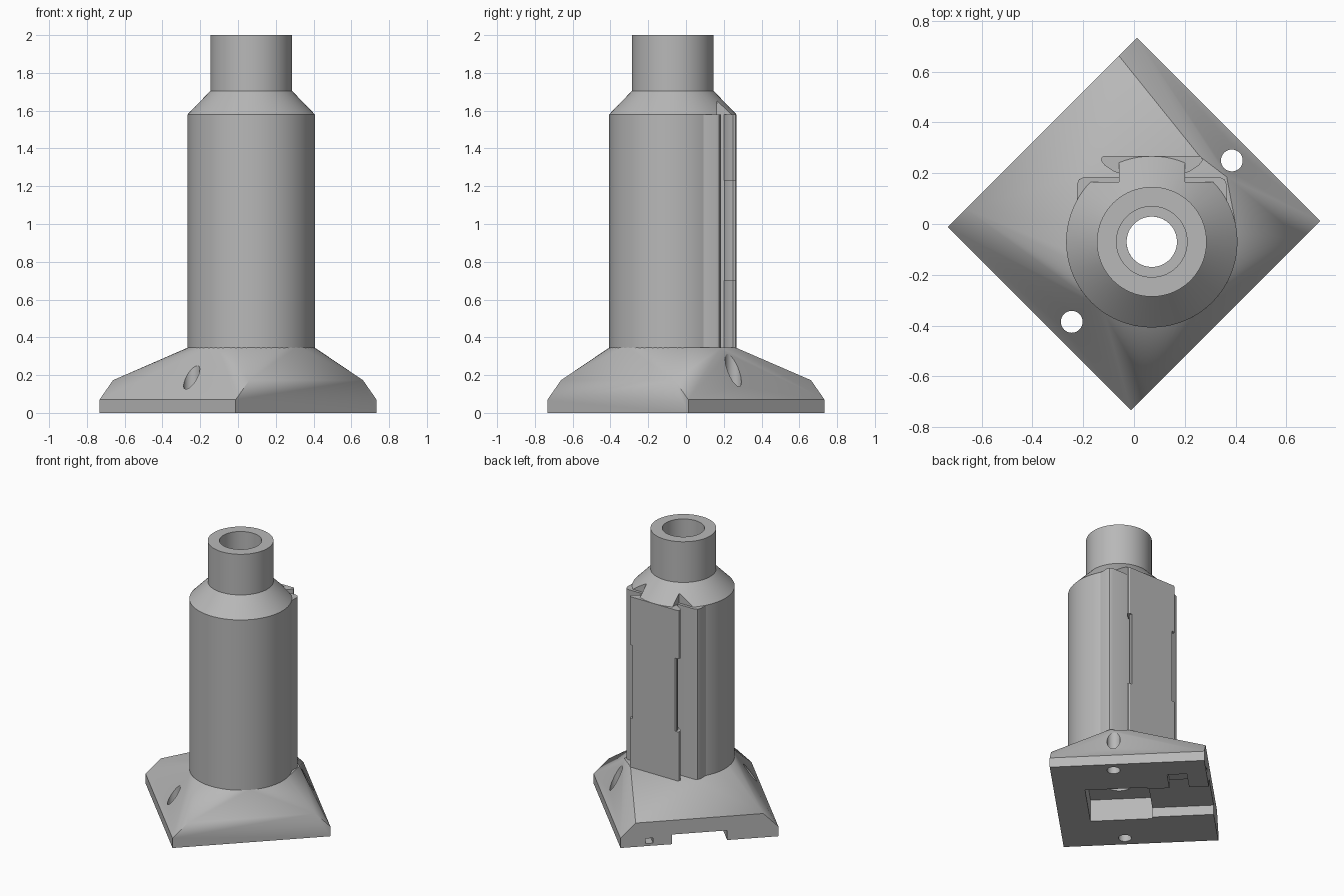
import bpy, bmesh, math
from mathutils import Matrix, Vector

if "Cube" in bpy.data.objects:
    bpy.data.objects.remove(bpy.data.objects["Cube"])

grey = bpy.data.materials.new("plain grey")
grey.use_nodes = True
COLOUR = (0.48, 0.48, 0.48, 1)
grey.diffuse_color = COLOUR
grey.node_tree.nodes["Principled BSDF"].inputs["Base Color"].default_value = COLOUR

AX, AY, R = 0.07, -0.07, 0.337      # column axis and radius
SHOULDER, FOOT = 1.58, 0.345        # column height range
TURN = Matrix.Rotation(math.radians(45), 4, "Z")


def finish(name, bm):
    bmesh.ops.recalc_face_normals(bm, faces=bm.faces)
    me = bpy.data.meshes.new(name)
    bm.to_mesh(me)
    bm.free()
    me.materials.append(grey)
    ob = bpy.data.objects.new(name, me)
    bpy.context.collection.objects.link(ob)
    return ob


def prism(name, outline, z0, z1):
    bm = bmesh.new()
    face = bm.faces.new([bm.verts.new((x, y, z0)) for x, y in outline])
    new = bmesh.ops.extrude_face_region(bm, geom=[face])["geom"]
    top = [v for v in new if isinstance(v, bmesh.types.BMVert)]
    bmesh.ops.translate(bm, verts=top, vec=(0, 0, z1 - z0))
    return finish(name, bm)


def box(name, x0, x1, y0, y1, z0, z1):
    return prism(name, [(x0, y0), (x1, y0), (x1, y1), (x0, y1)], z0, z1)


def circle(x, y, r, n=64):
    return [(x + r * math.cos(math.tau * i / n), y + r * math.sin(math.tau * i / n))
            for i in range(n)]


def cut(target, cutters):
    for c in cutters:
        m = target.modifiers.new("cut", "BOOLEAN")
        m.operation, m.solver, m.object = "DIFFERENCE", "EXACT", c
        bpy.context.view_layer.objects.active = target
        bpy.ops.object.modifier_apply(modifier=m.name)
        bpy.data.objects.remove(c)


def smooth(ob):
    bpy.ops.object.select_all(action="DESELECT")
    ob.select_set(True)
    bpy.context.view_layer.objects.active = ob
    bpy.ops.object.shade_smooth_by_angle(angle=math.radians(25))


def mirrored(half):
    # right half of a profile around the column's centre line
    return [(AX + x, y) for x, y in half] + [(AX - x, y) for x, y in reversed(half)]


# Base: rectangular plinth with two bevelled sides, lofted up to the column
bm = bmesh.new()
for hx, hy, z in ((0.527, 0.51, 0), (0.527, 0.51, 0.07), (0.426, 0.51, 0.173)):
    for sx in (-1, 1):
        for sy in (-1, 1):
            bm.verts.new(TURN @ Vector((sx * hx, sy * hy, z)))
for x, y in circle(AX, AY, R) + mirrored([(0.295, 0.185), (0.19, 0.265)]):
    bm.verts.new((x, y, FOOT))
hull = bmesh.ops.convex_hull(bm, input=bm.verts)
spare = {g for g in hull["geom_interior"] + hull["geom_unused"]
         if isinstance(g, bmesh.types.BMVert)}
bmesh.ops.delete(bm, geom=list(spare), context="VERTS")
bmesh.ops.dissolve_limit(bm, angle_limit=0.01, verts=bm.verts, edges=bm.edges)
base = finish("base", bm)

# Underside pocket, cable channel, side recess and port
recesses = [
    box("pocket", -0.205, 0.205, -0.305, 0.105, -0.1, 0.16),
    box("channel", -0.185, 0.185, 0, 0.7, -0.1, 0.07),
    box("side_recess", 0.15, 0.36, 0.25, 0.38, -0.1, 0.062),
    box("port", 0.31, 0.36, 0.3, 0.7, 0.018, 0.055),
]
for r in recesses:
    r.data.transform(TURN)
bore = prism("bore", circle(AX, AY, 0.099), -0.1, 0.5)
screw_holes = [prism("screw_hole", circle(x, y, 0.043, 32), -0.1, 0.5)
               for x, y in ((0.385, 0.25), (-0.245, -0.385))]
cut(base, recesses + [bore] + screw_holes)
smooth(base)

# Column: hollow turned shape with shoulder cone and neck
profile = [(0.099, FOOT - 0.005), (R, FOOT - 0.005), (R, SHOULDER), (0.216, 1.705),
           (0.216, 2), (0.139, 2), (0.139, 1.4), (0.099, 1.4)]
bm = bmesh.new()
ring = [bm.verts.new((AX + r, AY, z)) for r, z in profile]
edges = [bm.edges.new((ring[i - 1], ring[i])) for i in range(len(ring))]
bmesh.ops.spin(bm, geom=ring + edges, cent=(AX, AY, 0), axis=(0, 0, 1),
               angle=math.tau, steps=80, use_merge=True)
bmesh.ops.remove_doubles(bm, verts=bm.verts, dist=0.0001)
column = finish("column", bm)
cut(column, [box("rail_gap", AX + min(s * 0.13, s * 0.6), AX + max(s * 0.13, s * 0.6),
                 0.165, 0.6, 0.2, 1.8) for s in (-1, 1)])
smooth(column)

# Flat backing behind the rail, with rounded corners
backing = prism("rail_backing", mirrored(
    [(0.295, 0.075), (0.295, 0.155), (0.286, 0.176), (0.265, 0.185)]),
    FOOT - 0.005, SHOULDER)
smooth(backing)

# Dovetail rail: wide ends and a slimmer middle
wide = [(0.13, 0.15), (0.13, 0.2), (0.15, 0.207), (0.185, 0.23),
        (0.2, 0.25), (0.197, 0.262), (0.188, 0.268)]
slim = [(0.13, 0.15), (0.13, 0.205), (0.15, 0.215), (0.168, 0.232),
        (0.178, 0.25), (0.176, 0.262), (0.17, 0.268)]
for name, half, z0, z1 in (("rail_lower", wide, FOOT - 0.005, 0.7),
                           ("rail_middle", slim, 0.7, 1.23),
                           ("rail_upper", wide, 1.23, SHOULDER)):
    smooth(prism(name, mirrored(half), z0, z1))
